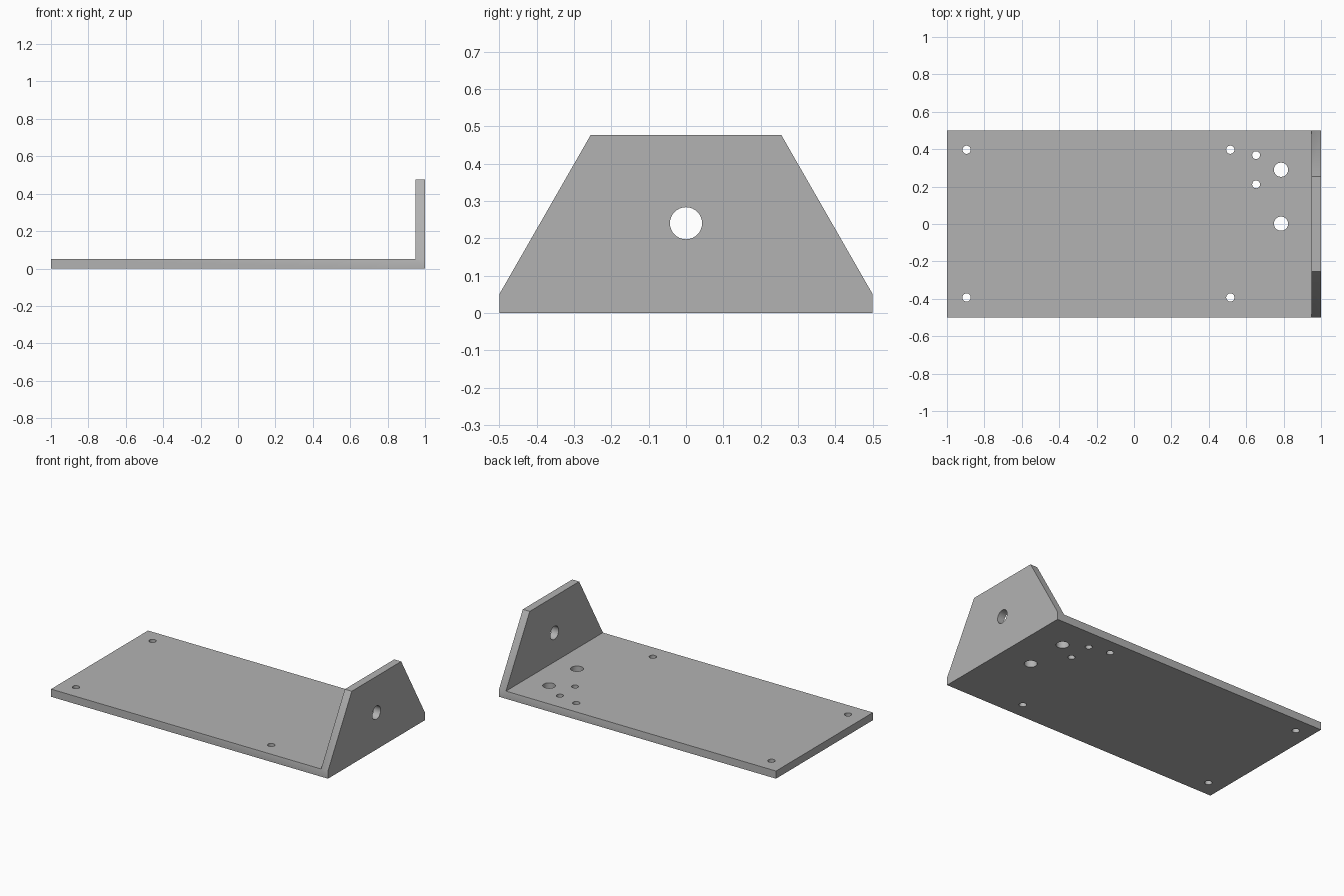
import bpy, bmesh, math
from mathutils import Matrix, Vector

cube = bpy.data.objects.get("Cube")
if cube:
    bpy.data.objects.remove(cube, do_unlink=True)

THICK = 0.05      # sheet thickness
HEIGHT = 0.477    # top of the end plate
TOP_RATIO = 0.51  # end plate narrows to this share of its width

grey = bpy.data.materials.new("plain_grey")
grey.use_nodes = True
colour = (0.45, 0.45, 0.45, 1)
grey.diffuse_color = colour
grey.node_tree.nodes["Principled BSDF"].inputs["Base Color"].default_value = colour


def make_object(name, bm):
    bmesh.ops.recalc_face_normals(bm, faces=bm.faces)
    mesh = bpy.data.meshes.new(name)
    bm.to_mesh(mesh)
    bm.free()
    mesh.materials.append(grey)
    obj = bpy.data.objects.new(name, mesh)
    bpy.context.collection.objects.link(obj)
    return obj


# Base plate
bm = bmesh.new()
bmesh.ops.create_cube(bm, size=1, matrix=Matrix.Translation((0, 0, THICK / 2))
                      @ Matrix.Diagonal((2, 1, THICK, 1)))

# Tapered end plate, raised from a strip at the left end
bmesh.ops.bisect_plane(bm, geom=bm.verts[:] + bm.edges[:] + bm.faces[:],
                       plane_co=(1 - THICK, 0, 0), plane_no=(1, 0, 0))
bm.normal_update()
strip = [f for f in bm.faces
         if f.normal.z > 0.9 and f.calc_center_median().x > 1 - THICK]
raised = bmesh.ops.extrude_discrete_faces(bm, faces=[])["faces"]
raised = bmesh.ops.extrude_face_region(bm, geom=strip)["geom"]
bmesh.ops.delete(bm, geom=strip, context='FACES_ONLY')
for v in raised:
    if isinstance(v, bmesh.types.BMVert):
        v.co.z = HEIGHT
        v.co.y *= TOP_RATIO
bracket = make_object("bracket", bm)

# Hole cutters: four corner holes, two small and two large mounting holes
holes = [(x, y, 0.022) for x in (-0.895, 0.515) for y in (-0.393, 0.397)]
holes += [(0.653, y, 0.021) for y in (0.212, 0.368)]
holes += [(0.786, y, 0.038) for y in (0.002, 0.29)]
bm = bmesh.new()


def add_cutter(radius, matrix):
    bmesh.ops.create_cone(bm, cap_ends=True, segments=32, radius1=radius,
                          radius2=radius, depth=0.2, matrix=matrix)


for x, y, r in holes:
    add_cutter(r, Matrix.Translation((x, y, THICK / 2)))

# Bore through the end plate
add_cutter(0.043, Matrix.Translation((1 - THICK / 2, 0, 0.24))
           @ Matrix.Rotation(math.pi / 2, 4, 'Y'))
cutter = make_object("hole_cutter", bm)
cutter.hide_render = True

# Cut the holes, then drop the cutter
mod = bracket.modifiers.new("holes", 'BOOLEAN')
mod.operation = 'DIFFERENCE'
mod.solver = 'EXACT'
mod.object = cutter
bpy.ops.object.select_all(action='DESELECT')
bracket.select_set(True)
bpy.context.view_layer.objects.active = bracket
bpy.ops.object.modifier_apply(modifier=mod.name)
bpy.data.objects.remove(cutter, do_unlink=True)
bpy.ops.object.shade_smooth_by_angle(angle=math.radians(30))
